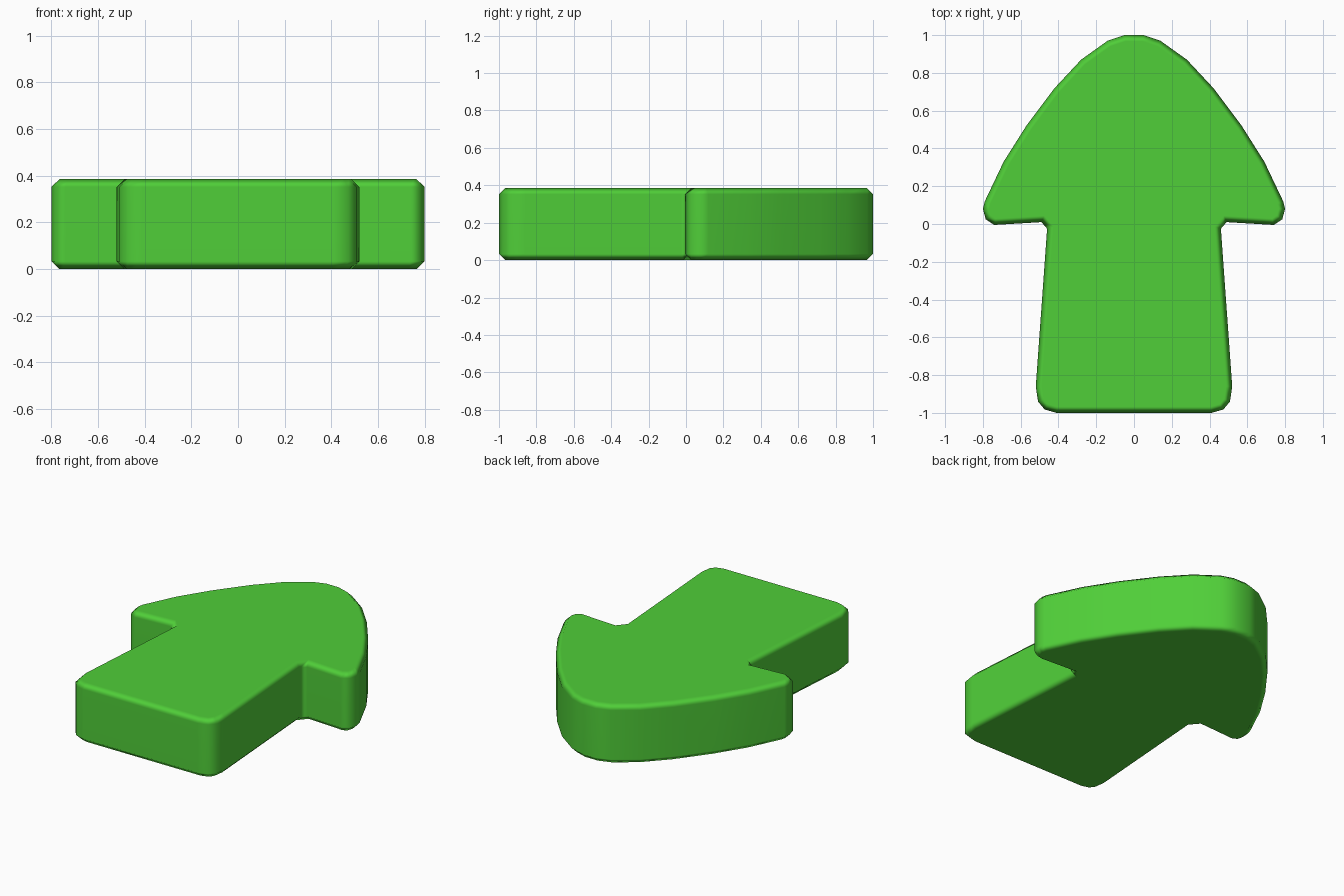
import bpy, bmesh

if "Cube" in bpy.data.objects:
    bpy.data.objects.remove(bpy.data.objects["Cube"])

HEIGHT, BEVEL = 0.385, 0.033

# Right half of the arrow outline, tip to tail
half = [(0.05, 1.0), (0.14, 0.97), (0.28, 0.87), (0.42, 0.72), (0.57, 0.52),
        (0.69, 0.33), (0.79, 0.12), (0.80, 0.08), (0.785, 0.025), (0.74, -0.005),
        (0.49, 0.01), (0.46, -0.025), (0.52, -0.86), (0.508, -0.94),
        (0.473, -0.982), (0.41, -1.0)]
outline = half + [(-x, y) for x, y in reversed(half)]

# Extrude the outline into a slab
bm = bmesh.new()
base = bm.faces.new([bm.verts.new((x, y, 0)) for x, y in outline])
top = bmesh.ops.extrude_face_region(bm, geom=[base], use_keep_orig=True)["geom"]
bmesh.ops.translate(bm, vec=(0, 0, HEIGHT),
                    verts=[v for v in top if isinstance(v, bmesh.types.BMVert)])
bmesh.ops.recalc_face_normals(bm, faces=bm.faces)

# Chamfer the top and bottom rims
rims = [e for e in bm.edges if abs(e.verts[0].co.z - e.verts[1].co.z) < 1e-4]
bmesh.ops.bevel(bm, geom=rims, offset=BEVEL, offset_type='OFFSET',
                segments=1, profile=0.5, affect='EDGES')

mesh = bpy.data.meshes.new("arrow")
bm.to_mesh(mesh)
bm.free()
arrow = bpy.data.objects.new("arrow", mesh)
bpy.context.collection.objects.link(arrow)

# Smooth shading with weighted normals keeps the big faces flat
for p in mesh.polygons:
    p.use_smooth = True
wn = arrow.modifiers.new("weighted_normals", 'WEIGHTED_NORMAL')
wn.weight = 80

green = bpy.data.materials.new("bright green")
green.diffuse_color = (0.08, 0.62, 0.04, 1)
green.use_nodes = True
green.node_tree.nodes["Principled BSDF"].inputs["Base Color"].default_value = green.diffuse_color
mesh.materials.append(green)
